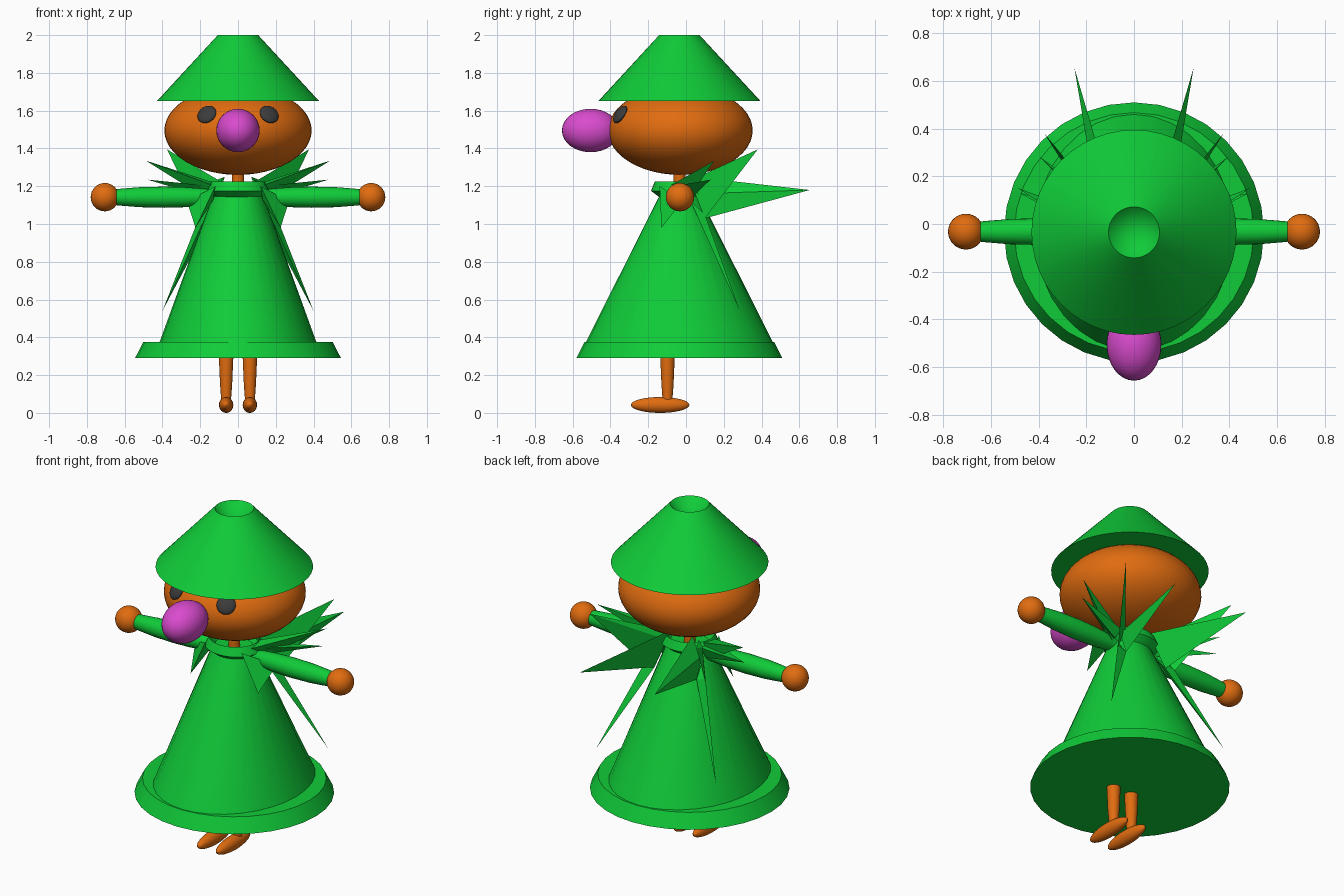
import bpy, bmesh, math
from mathutils import Vector, Matrix

if "Cube" in bpy.data.objects:
    bpy.data.objects.remove(bpy.data.objects["Cube"], do_unlink=True)

CY = -0.035  # body axis in y


def material(name, rgb):
    m = bpy.data.materials.new(name)
    m.use_nodes = True
    col = (*rgb, 1.0)
    m.diffuse_color = col
    m.node_tree.nodes["Principled BSDF"].inputs["Base Color"].default_value = col
    return m


GREEN = material("leaf green", (0.005, 0.60, 0.04))
ORANGE = material("orange skin", (0.75, 0.15, 0.005))
PINK = material("magenta nose", (0.70, 0.07, 0.62))
GREY = material("dark grey eye", (0.045, 0.045, 0.045))


def finish(name, bm, mat, smooth=True):
    bmesh.ops.recalc_face_normals(bm, faces=bm.faces[:])
    me = bpy.data.meshes.new(name)
    bm.to_mesh(me)
    bm.free()
    me.materials.append(mat)
    ob = bpy.data.objects.new(name, me)
    bpy.context.collection.objects.link(ob)
    if smooth:
        bpy.ops.object.select_all(action='DESELECT')
        ob.select_set(True)
        bpy.context.view_layer.objects.active = ob
        bpy.ops.object.shade_smooth_by_angle(angle=math.radians(35))
    return ob


def ellipsoid(name, centre, radii, mat, rot=None, seg=32):
    bm = bmesh.new()
    bmesh.ops.create_uvsphere(bm, u_segments=seg, v_segments=seg // 2, radius=1)
    mtx = Matrix.Translation(centre) @ (rot or Matrix()) @ Matrix.Diagonal((*radii, 1))
    bmesh.ops.transform(bm, matrix=mtx, verts=bm.verts[:])
    return finish(name, bm, mat)


def lathe(name, rings, mat, centre=(0, CY, 0), rot=None, seg=32):
    """Skin elliptical rings (rx, ry, z); a zero radius makes a point."""
    bm = bmesh.new()
    loops = []
    for rx, ry, z in rings:
        n = 1 if rx == 0 else seg
        loops.append([bm.verts.new((rx * math.cos(2 * math.pi * i / seg),
                                    ry * math.sin(2 * math.pi * i / seg), z))
                      for i in range(n)])
    for a, b in zip(loops, loops[1:]):
        for i in range(seg):
            j = (i + 1) % seg
            quad = [a[i % len(a)], a[j % len(a)], b[j % len(b)], b[i % len(b)]]
            bm.faces.new(list(dict.fromkeys(quad)))
    mtx = Matrix.Translation(centre) @ (rot or Matrix())
    bmesh.ops.transform(bm, matrix=mtx, verts=bm.verts[:])
    return finish(name, bm, mat)


# Hat with a funnel-shaped dip in the crown
lathe("hat", [(0, 0, 1.65), (0.43, 0.43, 1.65), (0.107, 0.107, 2.0),
              (0, 0, 1.89)], GREEN, seg=48)

# Head, nose and neck
HEAD = Vector((0, -0.03, 1.495))
HR = Vector((0.39, 0.383, 0.235))
ellipsoid("head", HEAD, HR, ORANGE, seg=48)
ellipsoid("nose", (0, -0.505, 1.495), (0.115, 0.152, 0.115), PINK)
lathe("neck", [(0, 0, 1.1), (0.032, 0.032, 1.1), (0.032, 0.032, 1.3), (0, 0, 1.3)],
      ORANGE, seg=16)

# Dress, hem and collar
lathe("dress", [(0, 0, 0.33), (0.43, 0.515, 0.33), (0.415, 0.495, 0.375),
                (0.13, 0.10, 1.16), (0, 0, 1.16)], GREEN)
lathe("hem", [(0, 0, 0.29), (0.545, 0.545, 0.29), (0.502, 0.502, 0.375),
              (0, 0, 0.375)], GREEN)
lathe("collar", [(0.115, 0.09, 1.13), (0.165, 0.15, 1.175), (0.14, 0.13, 1.225),
                 (0.11, 0.09, 1.18), (0, 0, 1.17)], GREEN)

# Leaf spikes around the neck: tip, then three base points (left side)
SPIKES = {
    "upper_back_leaf": [(0.376, 0.38, 1.395), (0.10, 0.02, 1.23),
                        (0.20, 0.10, 1.03), (0.12, 0.07, 1.20)],
    "back_leaf": [(0.25, 0.655, 1.18), (0.07, 0.04, 1.25),
                  (0.14, 0.10, 1.03), (0.15, 0.06, 1.16)],
    "side_leaf": [(0.487, 0.15, 1.335), (0.12, -0.09, 1.20),
                  (0.16, 0.01, 1.13), (0.13, 0.02, 1.22)],
    "low_side_leaf": [(0.48, 0.13, 1.235), (0.13, -0.06, 1.20),
                      (0.16, 0.03, 1.14), (0.13, 0.05, 1.20)],
    "front_leaf": [(0.225, -0.13, 0.98), (0.12, -0.14, 1.20),
                   (0.27, -0.02, 1.12), (0.13, -0.09, 1.13)],
    "hanging_leaf": [(0.40, 0.285, 0.54), (0.13, 0.02, 1.13),
                     (0.20, 0.10, 1.05), (0.14, 0.10, 1.03)],
}

for side, s in (("left", 1), ("right", -1)):
    for leaf, pts in SPIKES.items():
        bm = bmesh.new()
        v = [bm.verts.new((s * x, y, z)) for x, y, z in pts]
        for f in ((0, 1, 2), (0, 2, 3), (0, 3, 1), (1, 3, 2)):
            bm.faces.new([v[i] for i in f])
        finish(f"{side}_{leaf}", bm, GREEN, smooth=False)

    # Eye: a shallow disc-like lens lying on the head surface
    ex, ez = 0.165 * s, 0.085
    ey = -HR.y * math.sqrt(1 - (ex / HR.x) ** 2 - (ez / HR.z) ** 2)
    normal = Vector((ex / HR.x ** 2, ey / HR.y ** 2, ez / HR.z ** 2)).normalized()
    ellipsoid(f"{side}_eye", HEAD + Vector((ex, ey, ez)), (0.053, 0.053, 0.02), GREY,
              normal.to_track_quat('Z', 'Y').to_matrix().to_4x4(), seg=24)

    # Arm (spindle lying along x) and hand
    lathe(f"{side}_arm", [(0, 0, 0.08), (0.035, 0.035, 0.08), (0.045, 0.045, 0.18),
                          (0.053, 0.053, 0.28), (0.056, 0.056, 0.39),
                          (0.053, 0.053, 0.52), (0.044, 0.044, 0.63),
                          (0.036, 0.036, 0.69), (0, 0, 0.69)], GREEN,
          (0, -0.032, 1.142), Matrix.Rotation(s * math.pi / 2, 4, 'Y'), seg=24)
    ellipsoid(f"{side}_hand", (0.705 * s, -0.032, 1.142), (0.075,) * 3, ORANGE)

    # Leg and foot
    lathe(f"{side}_leg", [(0, 0, 0.03), (0.023, 0.023, 0.03), (0.032, 0.032, 0.15),
                          (0.038, 0.038, 0.29), (0.038, 0.038, 0.32), (0, 0, 0.32)],
          ORANGE, (0.063 * s, -0.098, 0), seg=20)
    ellipsoid(f"{side}_foot", (0.063 * s, -0.137, 0.042), (0.038, 0.155, 0.042), ORANGE)
